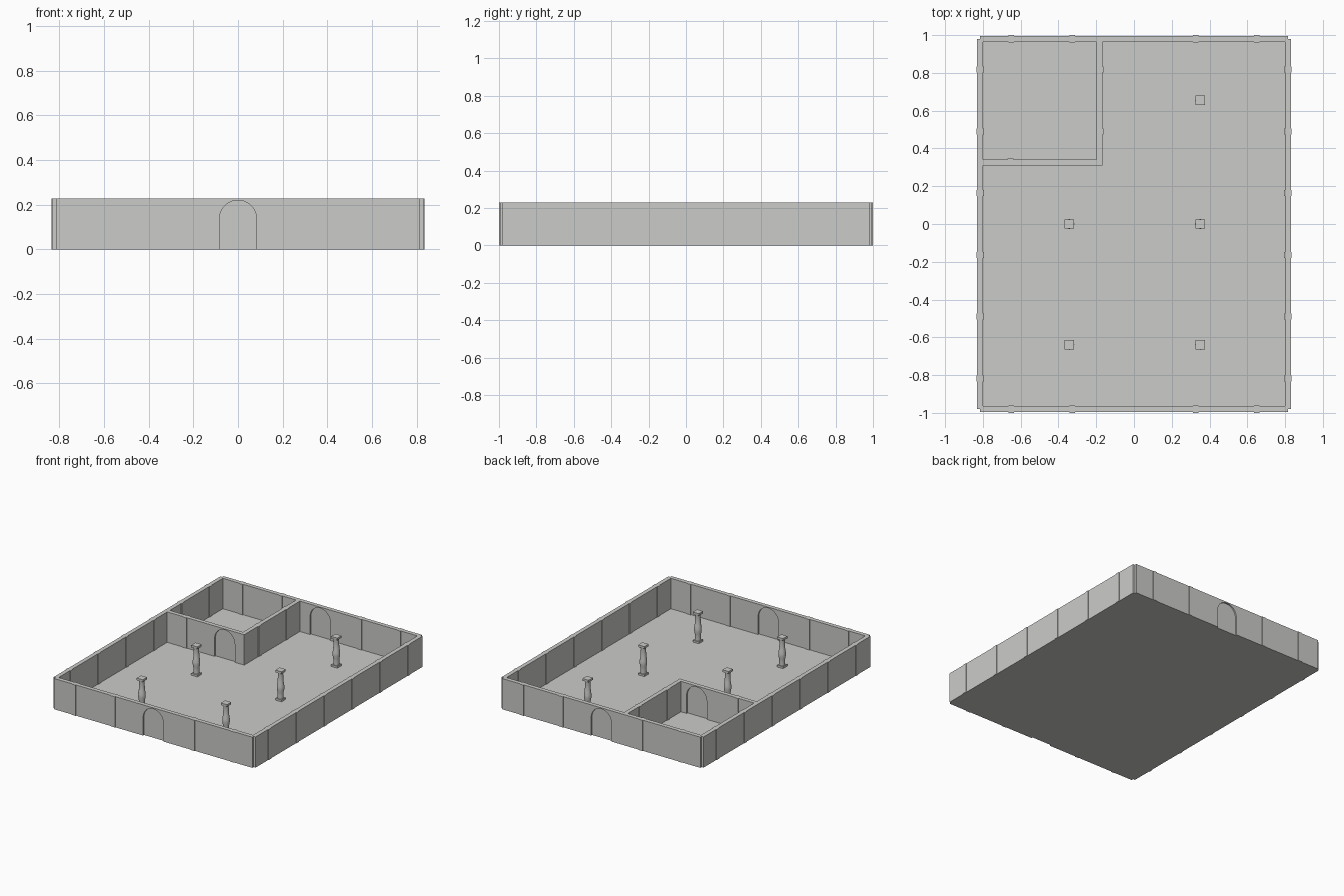
import bpy, bmesh, math

if "Cube" in bpy.data.objects:
    bpy.data.objects.remove(bpy.data.objects["Cube"])

WX, WY = 0.815, 0.98        # wall centre lines
T, H = 0.0155, 0.228        # wall half thickness, wall height
PX, PY = -0.182, 0.326      # partition centre lines
STEP = 0.327                # pilaster spacing

stone = bpy.data.materials.new("grey stone")
stone.diffuse_color = (0.6, 0.6, 0.585, 1)
stone.use_nodes = True
stone.node_tree.nodes["Principled BSDF"].inputs["Base Color"].default_value = stone.diffuse_color


def finish(name, bm):
    bmesh.ops.recalc_face_normals(bm, faces=bm.faces)
    me = bpy.data.meshes.new(name)
    bm.to_mesh(me)
    bm.free()
    me.materials.append(stone)
    ob = bpy.data.objects.new(name, me)
    bpy.context.collection.objects.link(ob)
    return ob


def add_box(bm, x0, x1, y0, y1, z0, z1):
    vs = bmesh.ops.create_cube(bm, size=1)["verts"]
    for v in vs:
        v.co.x = x1 if v.co.x > 0 else x0
        v.co.y = y1 if v.co.y > 0 else y0
        v.co.z = z1 if v.co.z > 0 else z0


def box(name, *dims):
    bm = bmesh.new()
    add_box(bm, *dims)
    return finish(name, bm)


def arch(cx, y0, y1, r=0.083, spring=0.137, n=20):
    """Solid round-topped prism used to cut a doorway recess."""
    bm = bmesh.new()
    pts = [(cx + r, -0.05), (cx + r, spring)]
    pts += [(cx + r * math.cos(math.pi * i / n), spring + r * math.sin(math.pi * i / n))
            for i in range(1, n)]
    pts += [(cx - r, spring), (cx - r, -0.05)]
    face = bm.faces.new([bm.verts.new((x, y0, z)) for x, z in pts])
    ext = bmesh.ops.extrude_face_region(bm, geom=[face])["geom"]
    for v in ext:
        if isinstance(v, bmesh.types.BMVert):
            v.co.y = y1
    return finish("door_cutter", bm)


def recess_door(wall, cx, cy, depth=0.011):
    """Sink an arched door panel into both faces of a wall."""
    for s in (-1, 1):
        cutter = arch(cx, cy + s * (T - depth), cy + s * 0.05)
        cutter.hide_render = True
        mod = wall.modifiers.new("door", 'BOOLEAN')
        mod.object, mod.operation, mod.solver = cutter, 'DIFFERENCE', 'EXACT'
        bpy.context.view_layer.objects.active = wall
        bpy.ops.object.modifier_apply(modifier=mod.name)
        bpy.data.objects.remove(cutter, do_unlink=True)


# Floor
box("floor", -WX, WX, -WY, WY, 0, 0.002)

# Outer walls, meeting on their centre lines so each corner is notched
for name, y in (("front_wall", -WY), ("back_wall", WY)):
    recess_door(box(name, -WX, WX, y - T, y + T, 0, H), 0, y)
for name, x in (("left_wall", -WX), ("right_wall", WX)):
    box(name, x - T, x + T, -WY, WY, 0, H)

# Corner room partitions
recess_door(box("room_front_wall", -WX, PX + T, PY - T, PY + T, 0, H), -0.327, PY)
box("room_side_wall", PX - T, PX + T, PY, WY, 0, H)

# Pilasters straddling the walls
spots = [(x * s, y, False) for x in (STEP, 2 * STEP - 0.004) for s in (-1, 1) for y in (-WY, WY)]
spots += [(x, s * STEP * k, True) for x in (-WX, WX) for k in (0.5, 1.5, 2.5) for s in (-1, 1)]
spots += [(PX, STEP * 1.5, True), (PX, STEP * 2.5, True), (-2 * STEP, PY, False)]
bm = bmesh.new()
for x, y, along_y in spots:
    hx, hy = (0.02, 0.0155) if along_y else (0.0155, 0.02)
    add_box(bm, x - hx, x + hx, y - hy, y + hy, 0, H)
finish("pilasters", bm)


def column(name, x, y, n=16):
    bm = bmesh.new()
    # Square base and cap
    add_box(bm, x - 0.025, x + 0.025, y - 0.025, y + 0.025, 0, 0.016)
    add_box(bm, x - 0.025, x + 0.025, y - 0.025, y + 0.025, 0.209, 0.225)
    # Turned shaft
    profile = [(0.020, 0.014), (0.020, 0.045), (0.022, 0.065), (0.026, 0.085),
               (0.026, 0.105), (0.022, 0.13), (0.020, 0.15), (0.018, 0.195), (0.021, 0.211)]
    rings = [[bm.verts.new((x + r * math.cos(2 * math.pi * i / n),
                            y + r * math.sin(2 * math.pi * i / n), z)) for i in range(n)]
             for r, z in profile]
    for a, b in zip(rings, rings[1:]):
        for i in range(n):
            j = (i + 1) % n
            bm.faces.new((a[i], a[j], b[j], b[i]))
    bm.faces.new(rings[0][::-1])
    bm.faces.new(rings[-1])
    ob = finish(name, bm)
    bpy.ops.object.select_all(action='DESELECT')
    ob.select_set(True)
    bpy.context.view_layer.objects.active = ob
    bpy.ops.object.shade_smooth_by_angle(angle=math.radians(35))


# Free-standing columns
for i, (x, y) in enumerate([(-0.342, 0), (-0.342, -0.64), (0.35, 0.655), (0.35, 0), (0.35, -0.64)]):
    column(f"column_{i + 1}", x, y)
